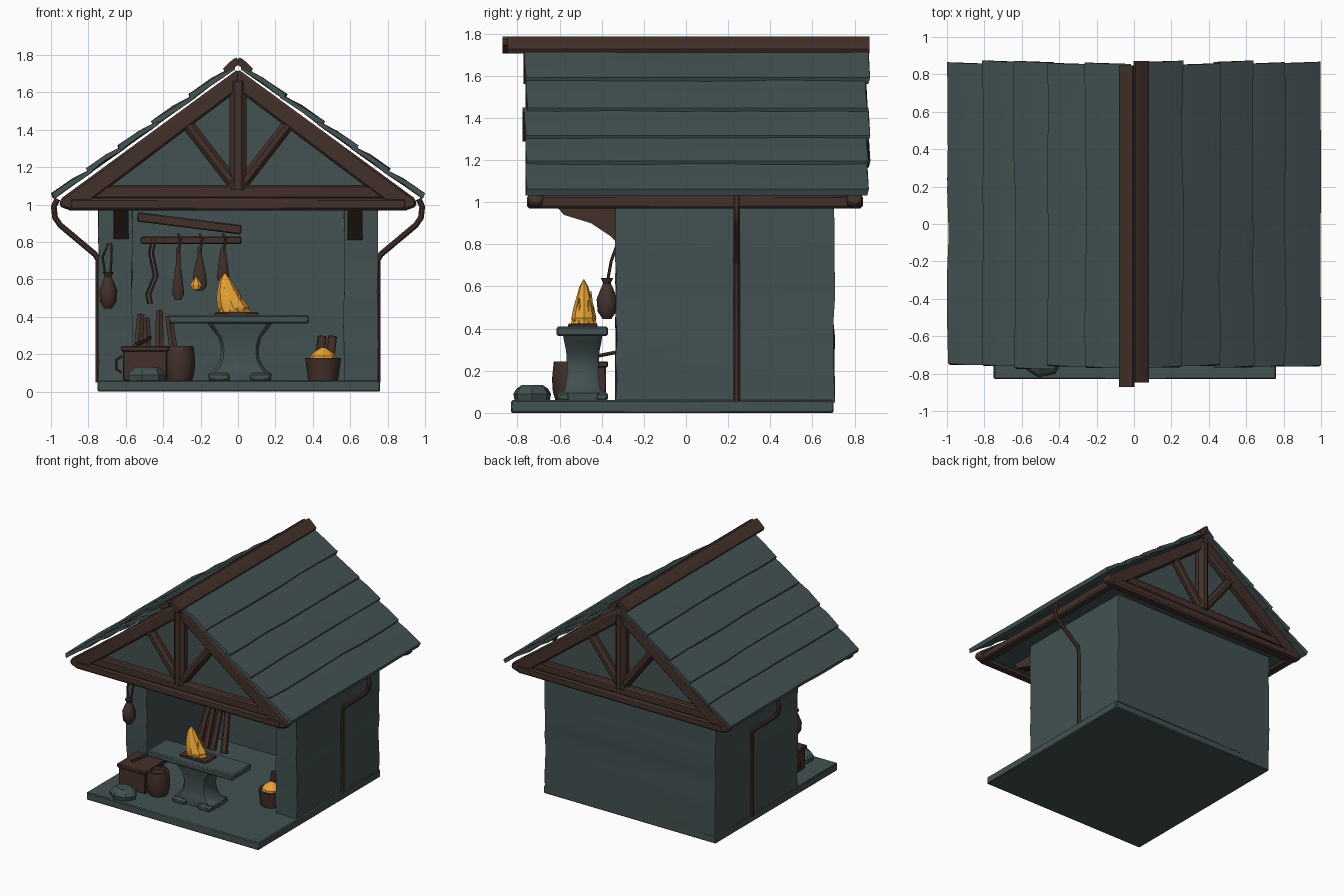
import bpy, bmesh, math, random
from mathutils import Vector, Matrix, Euler

if "Cube" in bpy.data.objects:
    bpy.data.objects.remove(bpy.data.objects["Cube"])
random.seed(4)


def material(name, rgb):
    m = bpy.data.materials.new(name)
    m.diffuse_color = (*rgb, 1)
    m.use_nodes = True
    m.node_tree.nodes["Principled BSDF"].inputs["Base Color"].default_value = m.diffuse_color
    return m


STONE = material("slate_teal", (0.056, 0.082, 0.082))
WOOD = material("dark_wood", (0.056, 0.030, 0.023))
FIRE = material("ember_orange", (0.80, 0.36, 0.035))


def finish(name, bm, mat, angle=40, bevel=0):
    bmesh.ops.recalc_face_normals(bm, faces=bm.faces)
    me = bpy.data.meshes.new(name)
    bm.to_mesh(me)
    bm.free()
    me.materials.append(mat)
    for p in me.polygons:
        p.use_smooth = True
    me.set_sharp_from_angle(angle=math.radians(angle))
    ob = bpy.data.objects.new(name, me)
    bpy.context.collection.objects.link(ob)
    if bevel:
        b = ob.modifiers.new("worn_edges", 'BEVEL')
        b.width, b.segments = bevel, 1
    return ob


def loft(name, rings, mat, angle=40, bevel=0):
    """Skin a list of equal-length point rings and cap both ends."""
    bm = bmesh.new()
    vs = [[bm.verts.new(p) for p in r] for r in rings]
    n = len(rings[0])
    for a, b in zip(vs, vs[1:]):
        for i in range(n):
            j = (i + 1) % n
            bm.faces.new((a[i], a[j], b[j], b[i]))
    bm.faces.new(vs[0])
    bm.faces.new(vs[-1])
    return finish(name, bm, mat, angle, bevel)


def box(name, lo, hi, mat, rot=(0, 0, 0), bevel=0.006):
    lo, hi = Vector(lo), Vector(hi)
    bm = bmesh.new()
    bmesh.ops.create_cube(bm, size=1, matrix=Matrix.LocRotScale(
        (lo + hi) / 2, Euler(rot), hi - lo))
    return finish(name, bm, mat, 30, bevel)


def lathe(name, x, y, prof, mat, sides=10, flat=1.0, angle=40):
    """prof = (z, radius[, x shift, y shift])"""
    rings = []
    for p in prof:
        dx, dy = (p[2], p[3]) if len(p) > 2 else (0, 0)
        rings.append([(x + dx + p[1] * math.cos(t * math.tau / sides),
                       y + dy + flat * p[1] * math.sin(t * math.tau / sides), p[0])
                      for t in range(sides)])
    return loft(name, rings, mat, angle)


def rod(name, pts, r, mat, sides=8, r2=None):
    """Round pole along a path, joints mitred."""
    pts = [Vector(p) for p in pts]
    rings = []
    for i, p in enumerate(pts):
        d = (pts[min(i + 1, len(pts) - 1)] - pts[max(i - 1, 0)]).normalized()
        u = d.cross(Vector((0, 1, 0)) if abs(d.y) < 0.9 else Vector((1, 0, 0))).normalized()
        w = d.cross(u)
        k = r if r2 is None else r + (r2 - r) * i / (len(pts) - 1)
        rings.append([p + k * (u * math.cos((t + .5) * math.tau / sides)
                               + w * math.sin((t + .5) * math.tau / sides)) for t in range(sides)])
    return loft(name, rings, mat)


def jit(a):
    return random.uniform(-a, a)


# floor slab
box("floor_slab", (-.75, -.83, 0), (.76, .70, .06), STONE)

# wavy U-shaped wall
outline = [(-.74, -.32), (-.56, -.32), (-.56, .45), (.56, .45), (.56, -.32), (.74, -.32),
           (.74, .2), (.74, .69), (0, .69), (-.74, .69), (-.74, .2)]
levels = [.05, .16, .26, .36, .45, .54, .64, .74, .85, 1.01]
rings = []
for k, z in enumerate(levels):
    s = .012 * (-1) ** k
    rings.append([(x + math.copysign(s * .5, x) * (x != 0) + jit(.004),
                   y + math.copysign(s, y) + jit(.006), z) for x, y in outline])
loft("stone_walls", rings, STONE, 50)

# attic block closing both gables
loft("attic_gable", [[(-.88, y, .99), (.88, y, .99), (.88, y, 1.02), (0, y, 1.67), (-.88, y, 1.02)]
                     for y in (-.69, .77)], STONE)

# roof planks, overlapping, slightly warped
edges = [.04, .25, .45, .63, .80, .985]
for side, label in ((1, "right"), (-1, "left")):
    for i in range(5):
        x0, x1 = edges[i] - .025, edges[i + 1] + .01
        za, zb = 1.755 - .72 * x0, 1.762 - .72 * x1
        y0, y1 = -.765 + jit(.015), .86 + jit(.008)
        rings = []
        for k in range(8):
            y = y0 + (y1 - y0) * k / 7
            w = jit(.006)
            xe = x1 + jit(.006)
            xm, zm = (x0 + xe) / 2, (za + zb) / 2 + w
            rings.append([(side * px, y + e, pz) for px, pz, e in (
                (x0, za - .022, 0), (xm, zm - .016, 0), (xe - .012, zb - .014, 0),
                (xe, zb + .016, .008), (xm, zm + .014, 0), (x0, za, 0))])
        loft("roof_plank_%s_%d" % (label, i + 1), rings, STONE, 45)

# ridge cap: two boards leaning on each other
for s, label in ((1, "right"), (-1, "left")):
    prof = [(0, 1.745), (.068, 1.705), (.08, 1.728), (.03, 1.775), (.008, 1.787), (-.004, 1.772)]
    loft("ridge_board_" + label, [[(s * x, y + .012 * s, z) for x, z in prof]
                                  for y in (-.86, -.4, 0, .4, .86)], WOOD)

# front and back trusses
for y, label in ((-.715, "front"), (.80, "back")):
    box("tie_beam_" + label, (-.90, y - .04, .97), (.90, y + .04, 1.035), WOOD, bevel=.012)
    box("upper_tie_beam_" + label, (-.82, y - .03, 1.03), (.82, y + .03, 1.105), WOOD, bevel=.012)
    rod("king_post_" + label, [(0, y, 1.08), (0, y, 1.66)], .05, WOOD)
    for s, side in ((1, "right"), (-1, "left")):
        prof = [(0, 1.725), (.95, 1.03), (.955, .99), (.90, .97), (.83, .985), (0, 1.61)]
        loft("rafter_%s_%s" % (label, side), [[(s * x, y + d, z) for x, z in prof]
                                              for d in (-.035, .035)], WOOD, bevel=.012)
        rod("strut_%s_%s" % (label, side), [(s * .03, y, 1.12), (s * .27, y, 1.43)], .036, WOOD)

for s, label in ((1, "right"), (-1, "left")):
    # eave beam, drain pipe and sagging corner bracket
    box("eave_beam_" + label, (s * .88 - .035, -.75, .97), (s * .88 + .035, .83, 1.035), WOOD, bevel=.012)
    rod("drain_pipe_" + label, [(s * x, .24, z) for x, z in (
        (.745, .05), (.745, .70), (.765, .735), (.95, .89), (.978, .93), (.985, .99), (.965, 1.03))],
        .017, WOOD)
    prof = [(-.30, .78), (-.30, 1.0), (-.63, 1.0), (-.58, .94), (-.45, .90), (-.36, .84)]
    loft("corner_bracket_" + label, [[(s * x, y, z) for y, z in prof] for x in (.585, .665)], WOOD)

# anvil: foot, waisted body and long face
prof = [(.06, .165), (.095, .17), (.12, .135), (.17, .105), (.23, .10), (.29, .115), (.34, .155), (.37, .175)]
loft("anvil_body", [[(.01 + sx * w, -.49 + sy * (.075 + .25 * (w - .10)), z) for sx, sy in (
    (-1, -.75), (-.85, -1), (.85, -1), (1, -.75), (1, .75), (.85, 1), (-.85, 1), (-1, .75))]
    for z, w in prof], STONE)
for s in (-1, 1):
    box("anvil_foot", (.01 + s * .11 - .055, -.61, .055), (.01 + s * .11 + .055, -.37, .10), STONE, bevel=.012)
box("anvil_face", (-.37, -.615, .365), (.38, -.37, .41), STONE, bevel=.008)
box("coal_tray", (-.125, -.56, .385), (.11, -.42, .425), WOOD)

# fire made of a leaning core and pointed tongues
lathe("fire_core", -.02, -.485, [(.415, .075), (.45, .085, -.005, 0), (.50, .07, -.025, 0),
      (.55, .05, -.04, 0), (.60, .03, -.048, 0), (.632, .004, -.05, 0)], FIRE, 8, .7, 25)
for k in range(9):
    a = k * math.tau / 9
    h = .49 + .1 * ((k * 4) % 9) / 9
    cx, cy = -.02 + .06 * math.cos(a), -.485 + .038 * math.sin(a)
    rod("flame_tongue_%d" % k, [(cx, cy, .42), (cx - .008, cy, .46), (cx - .025, cy * .9 - .0485, h)],
        .026, FIRE, 5, .002)

# stone, crate and barrel at the left
lathe("loose_stone", -.49, -.73, [(.055, .10), (.09, .108), (.115, .09), (.132, .06)], STONE, 7, .85, 20)
box("wooden_crate", (-.615, -.62, .06), (-.38, -.38, .235), WOOD)
box("crate_lid", (-.625, -.63, .215), (-.37, -.37, .245), WOOD)
lathe("barrel", -.315, -.55, [(.06, .07), (.10, .082), (.16, .086), (.22, .08), (.245, .076),
      (.245, .06), (.22, .058)], WOOD, 12)
rod("crate_handle", [(-.62, -.5, .10), (-.65, -.5, .12), (-.65, -.5, .17), (-.62, -.5, .19)], .008, WOOD, 6)
rod("poker", [(-.55, -.55, .25), (-.50, -.42, .27), (-.47, -.32, .29)], .01, WOOD, 6)

# logs leaning on the back wall
for k, (xa, xb, h) in enumerate(((-.55, -.52, .41), (-.48, -.49, .39), (-.42, -.42, .43), (-.32, -.37, .40))):
    rod("leaning_log_%d" % k, [(xa, .28, .06), (xb, .41, h)], .028, WOOD, 6, .022)

# coal bucket at the right
lathe("bucket", .455, -.23, [(.06, .08), (.12, .088), (.18, .096), (.18, .08), (.16, .075)], WOOD, 12)
lathe("bucket_embers", .455, -.23, [(.15, .075), (.19, .07), (.215, .045), (.235, .012)], FIRE, 8, 1, 20)
for k, x in enumerate((.44, .495)):
    box("bucket_plank_%d" % k, (x - .024, -.20, .12), (x + .024, -.17, .30), WOOD, (0, .12, 0))

# tool rack on the back wall
box("rack_rail", (-.52, .38, .79), (.02, .43, .83), WOOD)
box("rack_shelf", (-.54, .36, .875), (.02, .45, .925), WOOD, (0, .125, 0))
for k, (x, z0, w) in enumerate(((-.32, .49, .032), (-.205, .54, .04), (-.08, .58, .032))):
    rod("tool_hook_%d" % k, [(x, .40, .84), (x + .015, .37, .82), (x, .37, .74)], .008, WOOD, 6)
    lathe("hanging_tool_%d" % k, x, .37, [(z0, w * .5), (z0 + .03, w), (z0 + .10, w * .8),
          (z0 + .19, .012), (.77, .012)], WOOD, 8, .5)
lathe("tool_ember", -.225, .345, [(.545, .02), (.57, .03), (.60, .014), (.615, .004)], FIRE, 6, .5, 20)
for x in (-.46, -.44):
    rod("hanging_cord", [(x, .38, .82), (x - .015, .37, .74), (x + .01, .37, .62), (x - .03, .37, .52),
                         (x - .02, .37, .47)], .007, WOOD, 6)

# pouch hanging on the left wall corner
lathe("hanging_pouch", -.695, -.375, [(.445, .02), (.48, .045), (.54, .05), (.59, .03), (.615, .018),
      (.64, .03)], WOOD, 9)
for d in (-.012, .012):
    rod("pouch_cord", [(-.695 + d, -.375, .61), (-.70 + 2 * d, -.355, .72), (-.68, -.32, .82)], .007, WOOD, 6)
